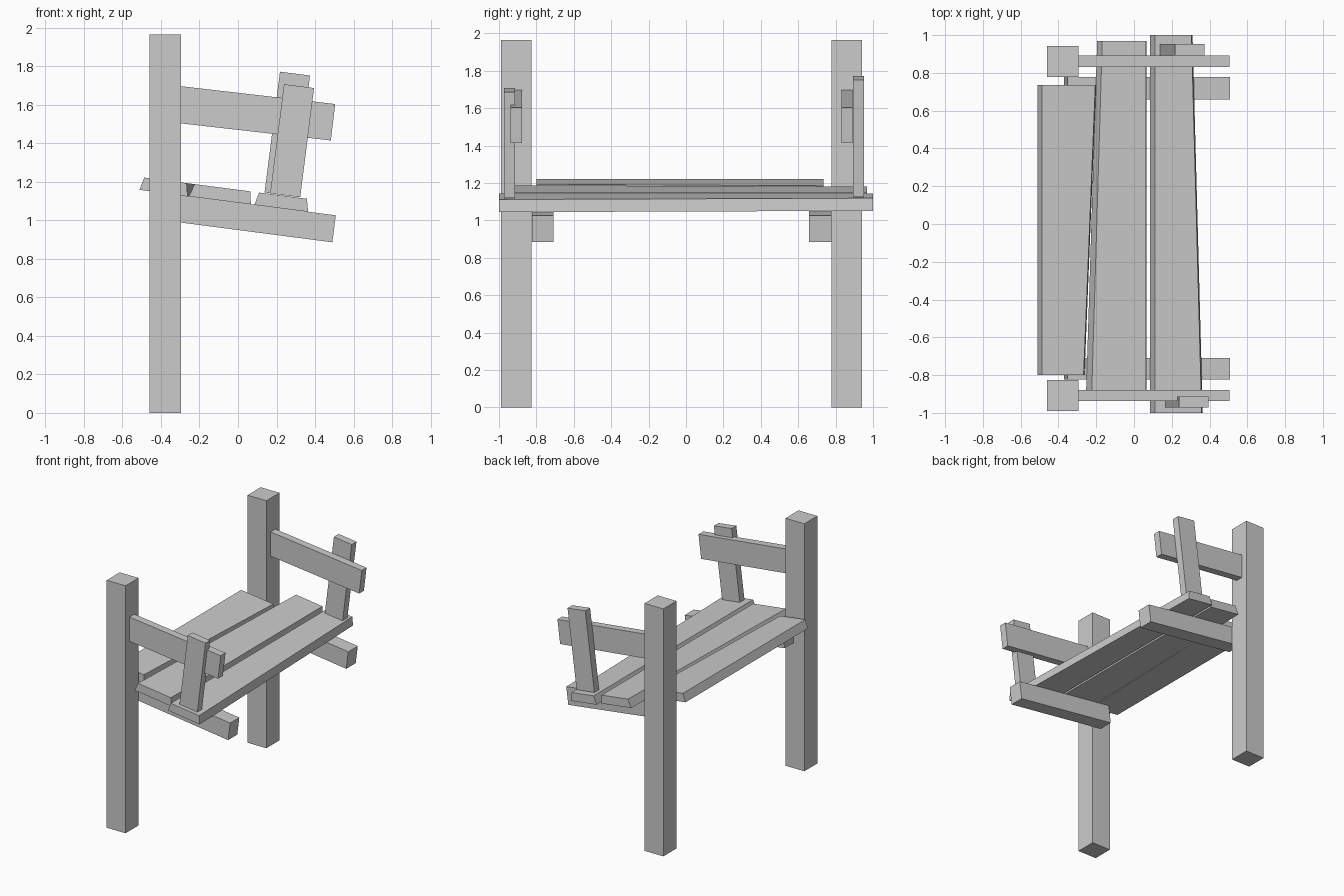
import bpy, bmesh

if "Cube" in bpy.data.objects:
    bpy.data.objects.remove(bpy.data.objects["Cube"])

def loft(name, front, back, y0, y1):
    """Solid between an x-z outline at y0 and a matching outline at y1."""
    bm = bmesh.new()
    a = [bm.verts.new((x, y0, z)) for x, z in front]
    b = [bm.verts.new((x, y1, z)) for x, z in back]
    bm.faces.new(a)
    bm.faces.new(b[::-1])
    n = len(a)
    for i in range(n):
        j = (i + 1) % n
        bm.faces.new((a[i], b[i], b[j], a[j]))
    bmesh.ops.recalc_face_normals(bm, faces=bm.faces)
    me = bpy.data.meshes.new(name)
    bm.to_mesh(me)
    bm.free()
    ob = bpy.data.objects.new(name, me)
    bpy.context.collection.objects.link(ob)
    return ob

def prism(name, outline, y0, y1):
    return loft(name, outline, outline, y0, y1)

# Corner posts, seat bearers and arm rails on each side
sides = {
    "front": dict(post=(-0.99, -0.827), bearer=(-0.824, -0.709), rail=(-0.938, -0.878)),
    "back": dict(post=(0.777, 0.942), bearer=(0.658, 0.777), rail=(0.832, 0.891)),
}
for side, y in sides.items():
    prism(side + "_post", [(-0.46, 0), (-0.295, 0), (-0.295, 1.965), (-0.46, 1.965)], *y["post"])
    prism(side + "_seat_bearer",
          [(-0.37, 0.998), (0.49, 0.886), (0.508, 1.026), (-0.352, 1.138)], *y["bearer"])
    prism(side + "_arm_rail",
          [(-0.30, 1.504), (0.482, 1.415), (0.505, 1.604), (-0.30, 1.697)], *y["rail"])

# Leaning arm uprights standing on the front seat plank
prism("front_arm_upright", [(0.167, 1.14), (0.323, 1.12), (0.395, 1.687), (0.239, 1.707)], -0.972, -0.914)
prism("back_arm_upright", [(0.138, 1.145), (0.294, 1.125), (0.374, 1.752), (0.218, 1.772)], 0.892, 0.952)

# Tapered seat planks lying on the sloping bearers
def bearer_top(x):
    return 1.13 - 0.13 * (x + 0.295)

def plank_outline(bottom_left, top_left, top_right, bottom_right):
    t = 0.067
    return [(bottom_left, bearer_top(bottom_left)), (bottom_right, bearer_top(bottom_right)),
            (top_right, bearer_top(top_right) + t), (top_left, bearer_top(top_left) + t)]

planks = {
    "rear": ((-0.512, -0.487, -0.267, -0.262), (-0.512, -0.487, -0.205, -0.20), -0.80, 0.735),
    "middle": ((-0.255, -0.225, 0.064, 0.067), (-0.195, -0.168, 0.064, 0.067), -0.933, 0.968),
    "front": ((0.085, 0.11, 0.358, 0.364), (0.085, 0.11, 0.304, 0.31), -1.0, 1.0),
}
for name, (f, b, y0, y1) in planks.items():
    loft(name + "_seat_plank", plank_outline(*f), plank_outline(*b), y0, y1)
